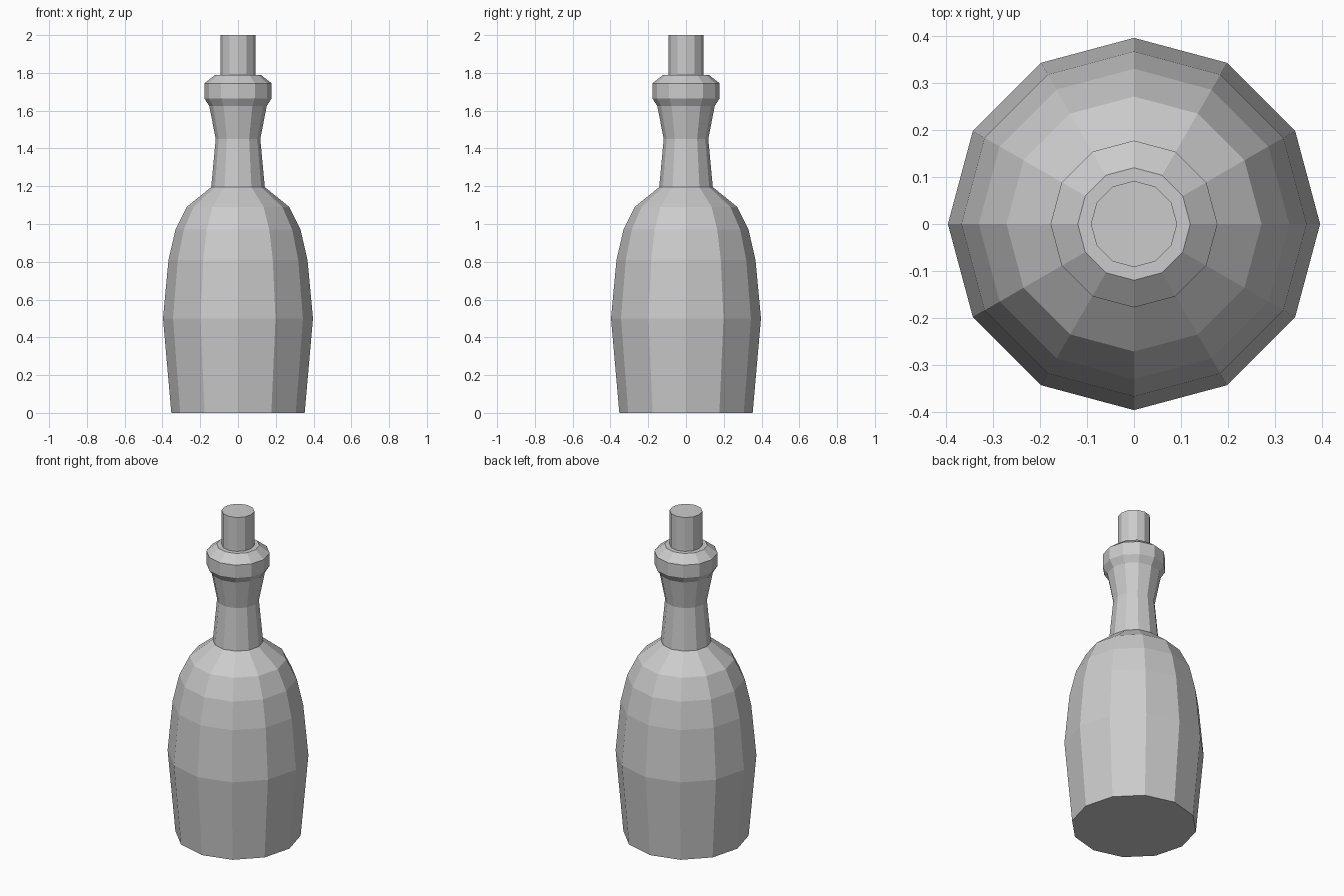
import bpy, bmesh
from math import cos, sin, tau

if "Cube" in bpy.data.objects:
    bpy.data.objects.remove(bpy.data.objects["Cube"])

SIDES = 12


def lathe(name, profile):
    """Revolve (radius, z) points into a closed, flat-shaded solid."""
    bm = bmesh.new()
    rings = [[bm.verts.new((r * cos(tau * i / SIDES), r * sin(tau * i / SIDES), z))
              for i in range(SIDES)] for r, z in profile]
    for low, high in zip(rings, rings[1:]):
        for i in range(SIDES):
            j = (i + 1) % SIDES
            bm.faces.new((low[i], low[j], high[j], high[i]))
    bm.faces.new(rings[0][::-1])
    bm.faces.new(rings[-1])
    mesh = bpy.data.meshes.new(name)
    bm.to_mesh(mesh)
    bm.free()
    obj = bpy.data.objects.new(name, mesh)
    bpy.context.collection.objects.link(obj)
    return obj


# Bottle: swelling body, shoulder, waisted neck and lip collar
lathe("bottle", [
    (0.353, 0.0), (0.397, 0.5), (0.368, 0.81), (0.331, 0.97), (0.272, 1.09),
    (0.142, 1.195), (0.118, 1.45), (0.152, 1.625), (0.178, 1.665),
    (0.178, 1.745), (0.12, 1.79),
])

# Stopper standing in the mouth
lathe("stopper", [(0.092, 1.79), (0.092, 2.0)])
